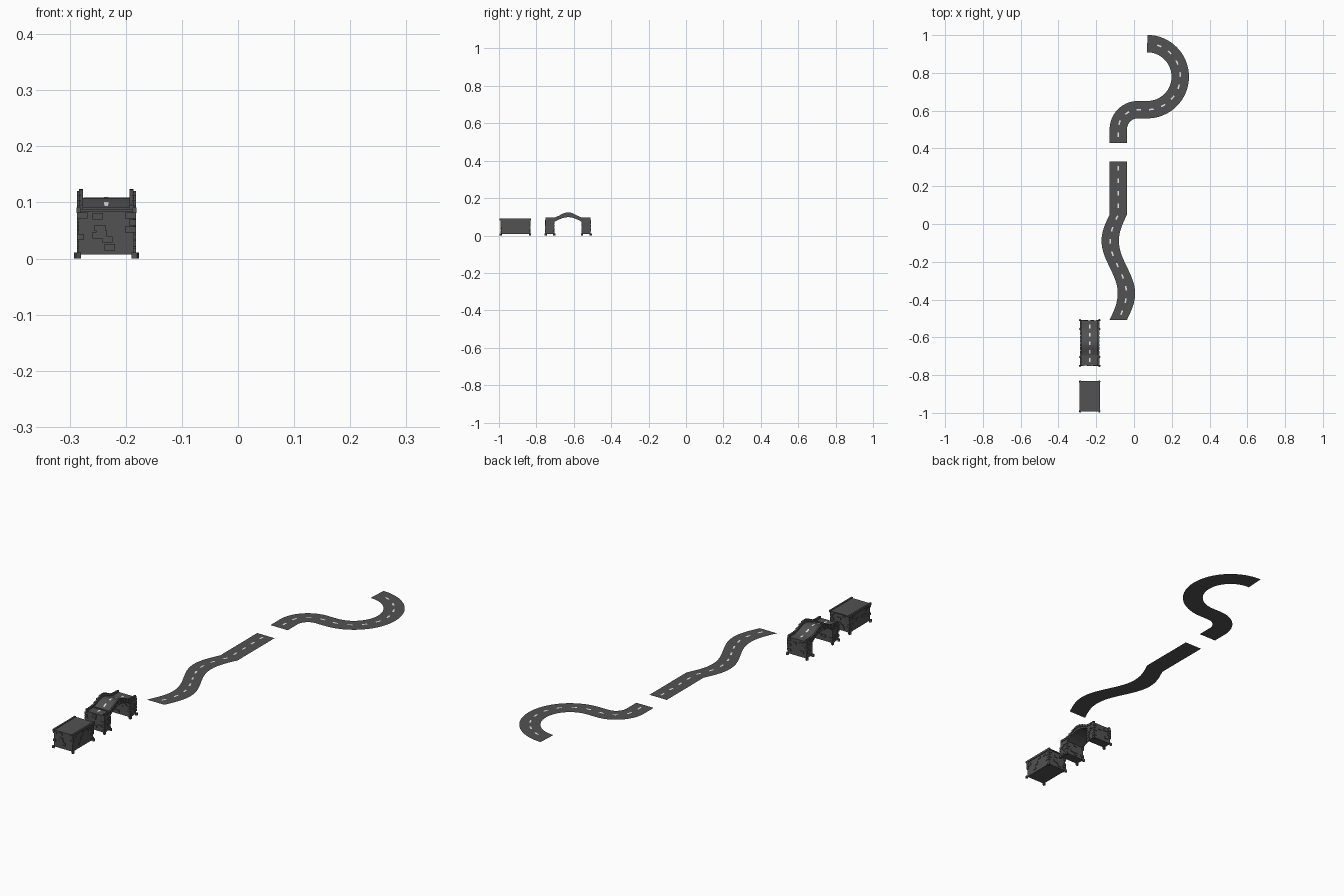
import bpy, bmesh, math, random
from mathutils import Vector, Matrix

if "Cube" in bpy.data.objects:
    bpy.data.objects.remove(bpy.data.objects["Cube"])

random.seed(4)


def material(name, r, g, b):
    m = bpy.data.materials.new(name)
    m.diffuse_color = (r, g, b, 1)
    m.use_nodes = True
    m.node_tree.nodes["Principled BSDF"].inputs["Base Color"].default_value = m.diffuse_color
    return m


ASPHALT = material("asphalt grey", 0.085, 0.085, 0.085)
STONE = material("stone grey", 0.085, 0.085, 0.085)
WHITE = material("line white", 0.8, 0.8, 0.8)


def finish(bm, name, mat, solid=True):
    if solid:
        bmesh.ops.recalc_face_normals(bm, faces=bm.faces)
    me = bpy.data.meshes.new(name)
    bm.to_mesh(me)
    bm.free()
    me.materials.append(mat)
    ob = bpy.data.objects.new(name, me)
    bpy.context.collection.objects.link(ob)
    return ob


def add_box(bm, lo, hi, spin=0.0):
    lo, hi = Vector(lo), Vector(hi)
    mat = (Matrix.Translation((lo + hi) / 2) @ Matrix.Rotation(spin, 4, 'Z')
           @ Matrix.Diagonal((*(hi - lo), 1)))
    bmesh.ops.create_cube(bm, size=1, matrix=mat)


def extrude_profile(name, yz, x0, x1, mat):
    """Side profile (y, z) extruded across x."""
    bm = bmesh.new()
    f = bm.faces.new([bm.verts.new((x0, y, z)) for y, z in yz])
    r = bmesh.ops.extrude_face_region(bm, geom=[f])
    bmesh.ops.translate(bm, vec=(x1 - x0, 0, 0),
                        verts=[v for v in r["geom"] if isinstance(v, bmesh.types.BMVert)])
    return finish(bm, name, mat)


def ribbon(bm, path, half, sheared=False):
    """Flat strip along a path of 3D points, facing up."""
    rows = []
    for i, p in enumerate(path):
        t = path[min(i + 1, len(path) - 1)] - path[max(i - 1, 0)]
        n = Vector((1, 0, 0)) if sheared else Vector((t.y, -t.x, 0)).normalized()
        rows.append((bm.verts.new(p - n * half), bm.verts.new(p + n * half)))
    for a, b in zip(rows, rows[1:]):
        bm.faces.new((a[0], a[1], b[1], b[0]))


def dashes(name, path, first=0.03, step=0.066, length=0.024, lift=0.002):
    """Centre line markings spaced by distance along the path."""
    def at(d):
        for a, b in zip(path, path[1:]):
            s = (b - a).length
            if d <= s:
                return a.lerp(b, d / s)
            d -= s
        return path[-1]
    total = sum((b - a).length for a, b in zip(path, path[1:]))
    bm = bmesh.new()
    d, up = first, Vector((0, 0, lift))
    while d + length < total:
        ribbon(bm, [at(d) + up, at(d + length / 2) + up, at(d + length) + up], 0.004)
        d += step
    finish(bm, name, WHITE, solid=False)


def road(name, path, sheared=False):
    bm = bmesh.new()
    ribbon(bm, path, 0.046, sheared)
    finish(bm, name, ASPHALT, solid=False)
    dashes(name + "_dashes", path)


def arc(cx, cy, r, a0, a1, n):
    return [Vector((cx + r * math.cos(math.radians(a0 + (a1 - a0) * i / n)),
                    cy + r * math.sin(math.radians(a0 + (a1 - a0) * i / n)), Z))
            for i in range(n + 1)]


Z = 0.088
# wavy road that runs into a straight
wave = [Vector((-0.083 + 0.043 * math.sin(2 * math.pi * i / 32), -0.507 + 0.557 * i / 32, Z))
        for i in range(33)]
road("wavy_road", wave + [Vector((-0.083, 0.33, Z))], sheared=True)

# hook road: short straight, small bend, large half circle
hook = ([Vector((-0.083, 0.43, Z))] + arc(0.02, 0.502, 0.103, 180, 90, 14)
        + arc(0.07, 0.78, 0.175, -90, 90, 32))
road("hook_road", hook)


def stonework(name, x0, x1, y0, y1, z0, z1, count):
    """Raised bricks: corner quoins, scattered wall bricks, loose base stones."""
    bm = bmesh.new()
    out = 0.003
    rows = 6
    h = (z1 - z0) / rows
    for cx, sx in ((x0, 1), (x1, -1)):
        for cy, sy in ((y0, 1), (y1, -1)):
            for k in range(rows):
                if random.random() < 0.3:
                    continue
                lx, ly = (0.016, 0.01) if k % 2 else (0.009, 0.018)
                ax, bx = cx - sx * out, cx + sx * lx
                ay, by = cy - sy * out, cy + sy * ly
                add_box(bm, (min(ax, bx), min(ay, by), z0 + k * h + 0.001),
                        (max(ax, bx), max(ay, by), z0 + (k + 1) * h - 0.001))
            # loose stone at the foot of each corner
            px, py = cx - sx * 0.002, cy - sy * 0.001
            add_box(bm, (px - 0.005, py - 0.005, 0), (px + 0.005, py + 0.005, 0.011), 0.4 * sx * sy)
    for side in range(4):
        for _ in range(count):
            z = random.uniform(z0 + 0.005, z1 - 0.013)
            if side < 2:
                y = random.uniform(y0 + 0.006, y1 - 0.022)
                x = (x0, x1)[side]
                add_box(bm, (x - out, y, z), (x + out, y + 0.016, z + 0.011))
            else:
                x = random.uniform(x0 + 0.015, x1 - 0.035)
                y = (y0, y1)[side - 2]
                add_box(bm, (x, y - out, z), (x + 0.019, y + out, z + 0.011))
    finish(bm, name, STONE)


X0, X1 = -0.284, -0.185
XC = (X0 + X1) / 2

# solid stone road block with a road slab and side curbs
bm = bmesh.new()
add_box(bm, (X0, -0.99, 0.007), (X1, -0.835, 0.083))
finish(bm, "block_body", STONE)
stonework("block_bricks", X0, X1, -0.99, -0.835, 0.007, 0.083, 6)
bm = bmesh.new()
add_box(bm, (X0 + 0.004, -0.993, 0.083), (X1 - 0.004, -0.83, 0.088))
finish(bm, "block_road_slab", ASPHALT)
bm = bmesh.new()
for x in (X0, X1):
    add_box(bm, (x - 0.004, -0.997, 0.081), (x + 0.004, -0.828, 0.091))
finish(bm, "block_curbs", STONE)

# arched bridge
BY0, BY1, MID, N = -0.75, -0.51, -0.63, 14


def hump(y, base, rise, half=0.085):
    u = (y - MID) / half
    return base + rise * (0.5 + 0.5 * math.cos(math.pi * u) if abs(u) < 1 else 0)


ys = [BY0 + (BY1 - BY0) * i / 24 for i in range(25)]
I0, I1 = -0.705, -0.555
inner = [(I1 + (I0 - I1) * i / N,
          0.072 + 0.026 * math.sin(math.pi * i / N)) for i in range(N + 1)]

# bridge body with arched opening: deck on top, two piers below
body = [(y, hump(y, 0.086, 0.022)) for y in ys]
body += [(BY1, 0.007), (I1, 0.007)] + inner + [(I0, 0.007), (BY0, 0.007)]
extrude_profile("bridge_body", body, X0, X1, STONE)

# parapets following the hump on both sides
for side, x in (("left", X0 + 0.001), ("right", X1 - 0.008)):
    wall = [(y, hump(y, 0.095, 0.029)) for y in ys]
    wall += [(y, hump(y, 0.080, 0.022)) for y in reversed(ys)]
    extrude_profile("bridge_parapet_" + side, wall, x, x + 0.007, STONE)

# coping stones on the outside of the parapets
bm = bmesh.new()
for x in (X0, X1):
    for y in ys[1:-1:2]:
        z = hump(y, 0.093, 0.028)
        add_box(bm, (x - 0.003, y - 0.008, z - 0.011), (x + 0.003, y + 0.008, z))
finish(bm, "bridge_coping", STONE)

# pier stonework, deck surface and markings
for tag, a, b in (("front", BY0, I0), ("back", I1, BY1)):
    stonework("pier_bricks_" + tag, X0, X1, a, b, 0.007, 0.083, 4)
deck = [Vector((XC, y, hump(y, 0.0866, 0.022))) for y in ys]
bm = bmesh.new()
ribbon(bm, deck, 0.041)
finish(bm, "bridge_deck", ASPHALT, solid=False)
dashes("bridge_dashes", deck, 0.02, 0.046, 0.02, 0.001)

# low sill across the front of the deck
bm = bmesh.new()
add_box(bm, (X0 - 0.002, -0.706, 0.084), (X1 + 0.002, -0.697, 0.092))
finish(bm, "bridge_sill", STONE)
